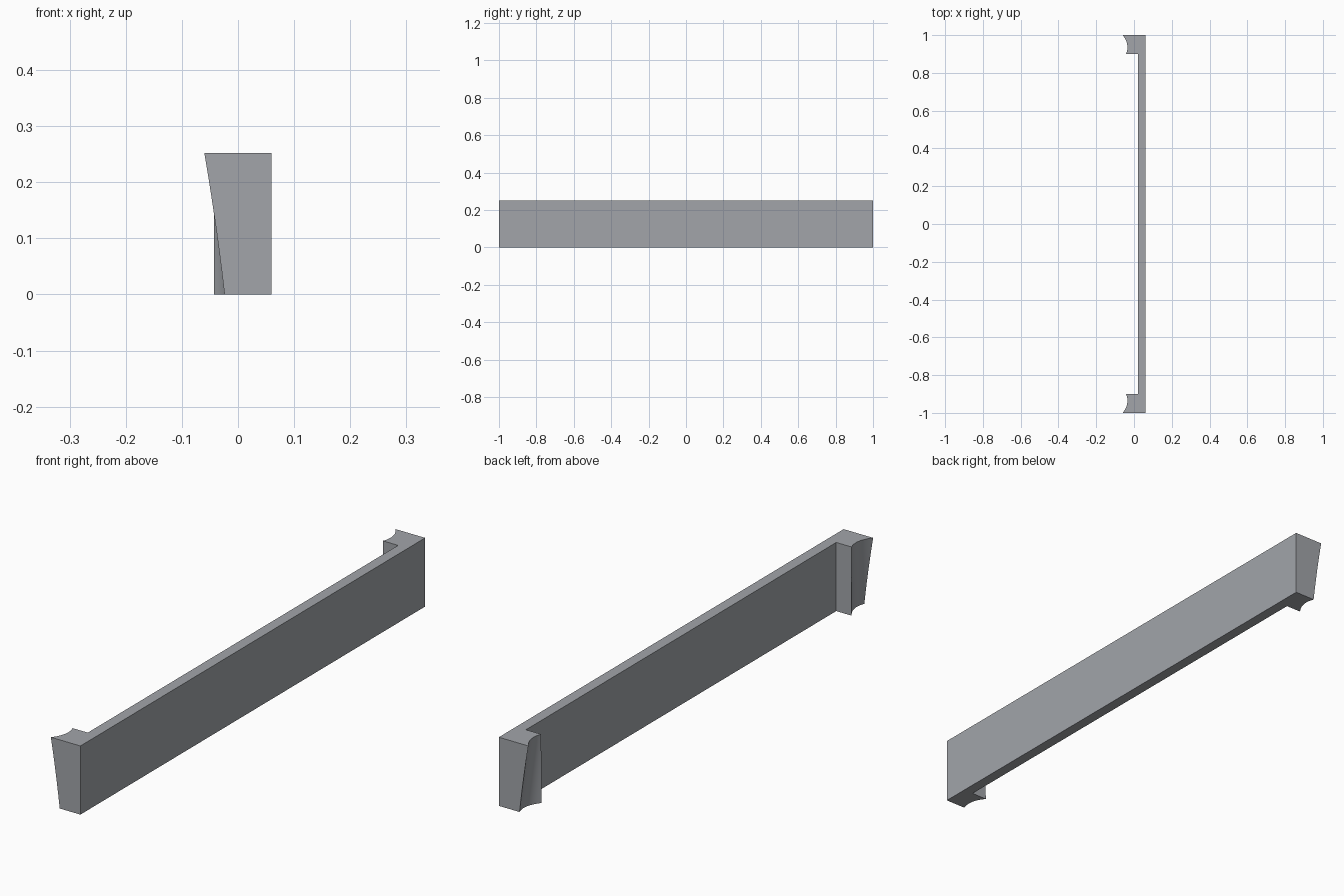
import bpy
import bmesh
import math

cube = bpy.data.objects.get("Cube")
if cube:
    bpy.data.objects.remove(cube, do_unlink=True)

HEIGHT = 0.252
BACK, FACE = 0.06, 0.02      # the two sides of the long board
INNER, OUTER = 0.9, 1.0      # extent of each end block
ARC, LEVELS = 12, 10

grey = bpy.data.materials.new("warm_grey")
grey.use_nodes = True
colour = (0.36, 0.375, 0.4, 1)
grey.diffuse_color = colour
grey.node_tree.nodes["Principled BSDF"].inputs["Base Color"].default_value = colour


def scoop(t):
    """Hollowed edge of an end block at height fraction t, inner to outer."""
    outer_x = -0.024 - 0.029 * t - 0.007 * t * t
    inner_x = -0.043 + 0.001 * t
    points = []
    for i in range(ARC + 1):
        u = i / ARC
        x = inner_x + (outer_x - inner_x) * u + 0.06 * u * (1 - u)
        points.append((x, INNER + (OUTER - INNER) * u))
    return points


def outline(t):
    """Plan of the board with both end blocks at height fraction t."""
    half = [(FACE, INNER)] + scoop(t) + [(BACK, OUTER)]
    return half + [(x, -y) for x, y in reversed(half)]


# Board and scooped end blocks, lofted upward as one piece
bm = bmesh.new()
rings = []
for k in range(LEVELS + 1):
    t = k / LEVELS
    rings.append([bm.verts.new((x, y, HEIGHT * t)) for x, y in outline(t)])
for low, high in zip(rings, rings[1:]):
    for i in range(len(low)):
        j = (i + 1) % len(low)
        bm.faces.new((low[i], low[j], high[j], high[i]))
bm.faces.new(rings[0])
bm.faces.new(rings[-1])
bmesh.ops.recalc_face_normals(bm, faces=bm.faces)

mesh = bpy.data.meshes.new("board_with_end_blocks")
bm.to_mesh(mesh)
bm.free()
mesh.materials.append(grey)
board = bpy.data.objects.new("board_with_end_blocks", mesh)
bpy.context.collection.objects.link(board)

# Smooth scoops with crisp corners
bpy.ops.object.select_all(action="DESELECT")
board.select_set(True)
bpy.context.view_layer.objects.active = board
bpy.ops.object.shade_smooth_by_angle(angle=math.radians(30))
